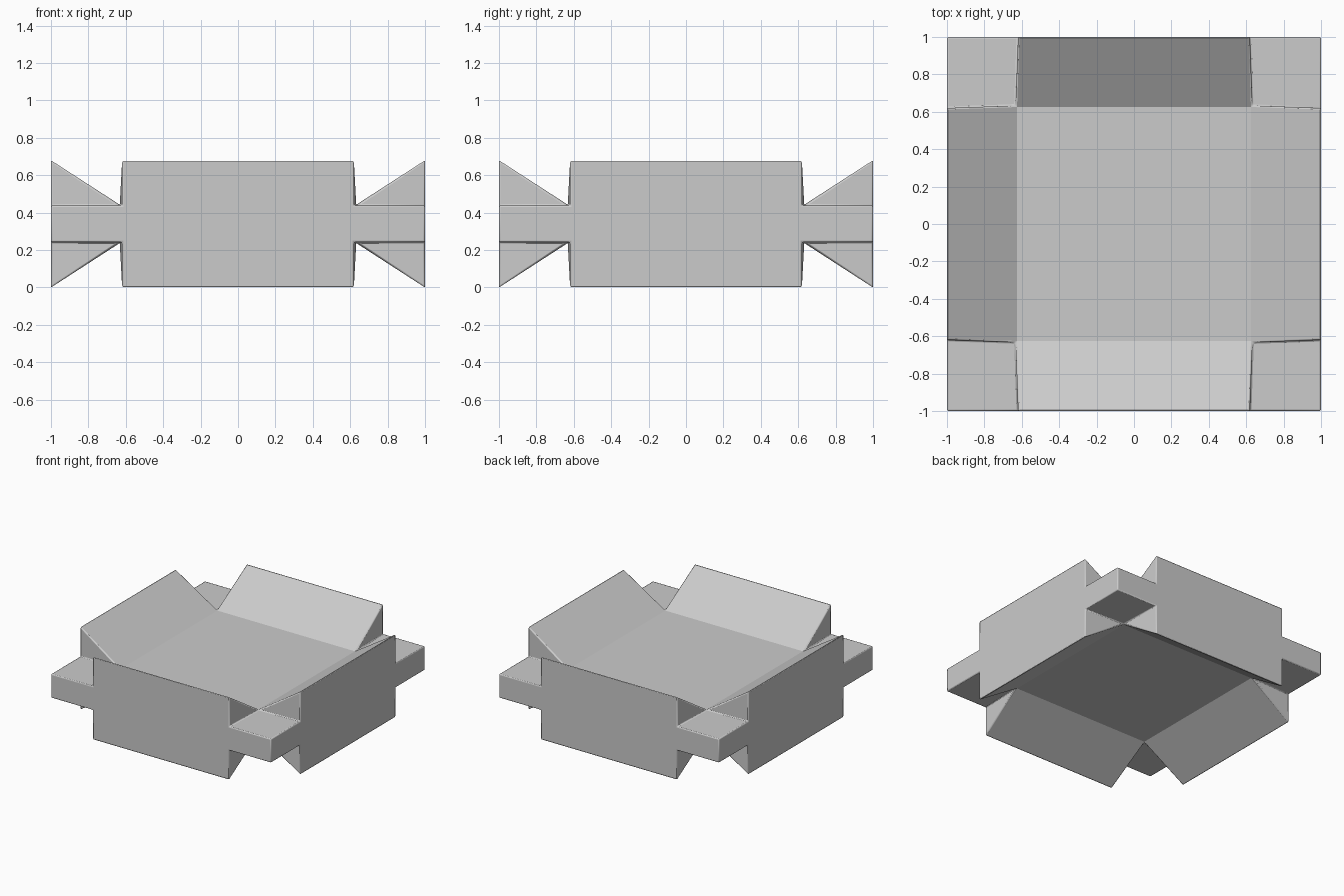
import bpy, bmesh
from mathutils import Matrix
from math import radians

if "Cube" in bpy.data.objects:
    bpy.data.objects.remove(bpy.data.objects["Cube"])

H = 0.34      # half of the flared height
T = 0.098     # half of the plate thickness
A = 0.62      # half width of each flared side at the outside
B = 0.633     # inner corner where two flares meet

bm = bmesh.new()


def face(points, turn):
    rot = Matrix.Rotation(radians(90 * turn), 4, 'Z')
    verts = [bm.verts.new((rot @ Matrix.Translation(p)).translation) for p in points]
    bm.faces.new(verts)


for turn in range(4):
    # outer wall of the flare and outer walls of the corner tabs
    face([(-A, -1, -H), (A, -1, -H), (A, -1, -T), (A, -1, T),
          (A, -1, H), (-A, -1, H), (-A, -1, T), (-A, -1, -T)], turn)
    for s in (1, -1):
        face([(s * A, -1, -T), (s, -1, -T), (s, -1, T), (s * A, -1, T)], turn)
    for z in (1, -1):
        # sloping flare face
        face([(-A, -1, z * H), (A, -1, z * H), (B, -B, z * T), (-B, -B, z * T)], turn)
        # triangular flare ends
        for s in (1, -1):
            face([(s * A, -1, z * H), (s * A, -1, z * T), (s * B, -B, z * T)], turn)
        # corner tab
        face([(A, -1, z * T), (1, -1, z * T), (1, -A, z * T), (B, -B, z * T)], turn)

# central floor, above and below
for z in (T, -T):
    face([(-B, -B, z), (B, -B, z), (B, B, z), (-B, B, z)], 0)

bmesh.ops.remove_doubles(bm, verts=bm.verts, dist=1e-4)
bmesh.ops.recalc_face_normals(bm, faces=bm.faces)
bmesh.ops.translate(bm, verts=bm.verts, vec=(0, 0, H))

mesh = bpy.data.meshes.new("flared_block")
bm.to_mesh(mesh)
bm.free()
block = bpy.data.objects.new("flared_block", mesh)
bpy.context.collection.objects.link(block)

# softened edges
bev = block.modifiers.new("soft_edges", 'BEVEL')
bev.width = 0.008
bev.segments = 2
bev.limit_method = 'ANGLE'
bev.angle_limit = radians(45)

bpy.context.view_layer.objects.active = block
block.select_set(True)
bpy.ops.object.shade_smooth_by_angle(angle=radians(30))
